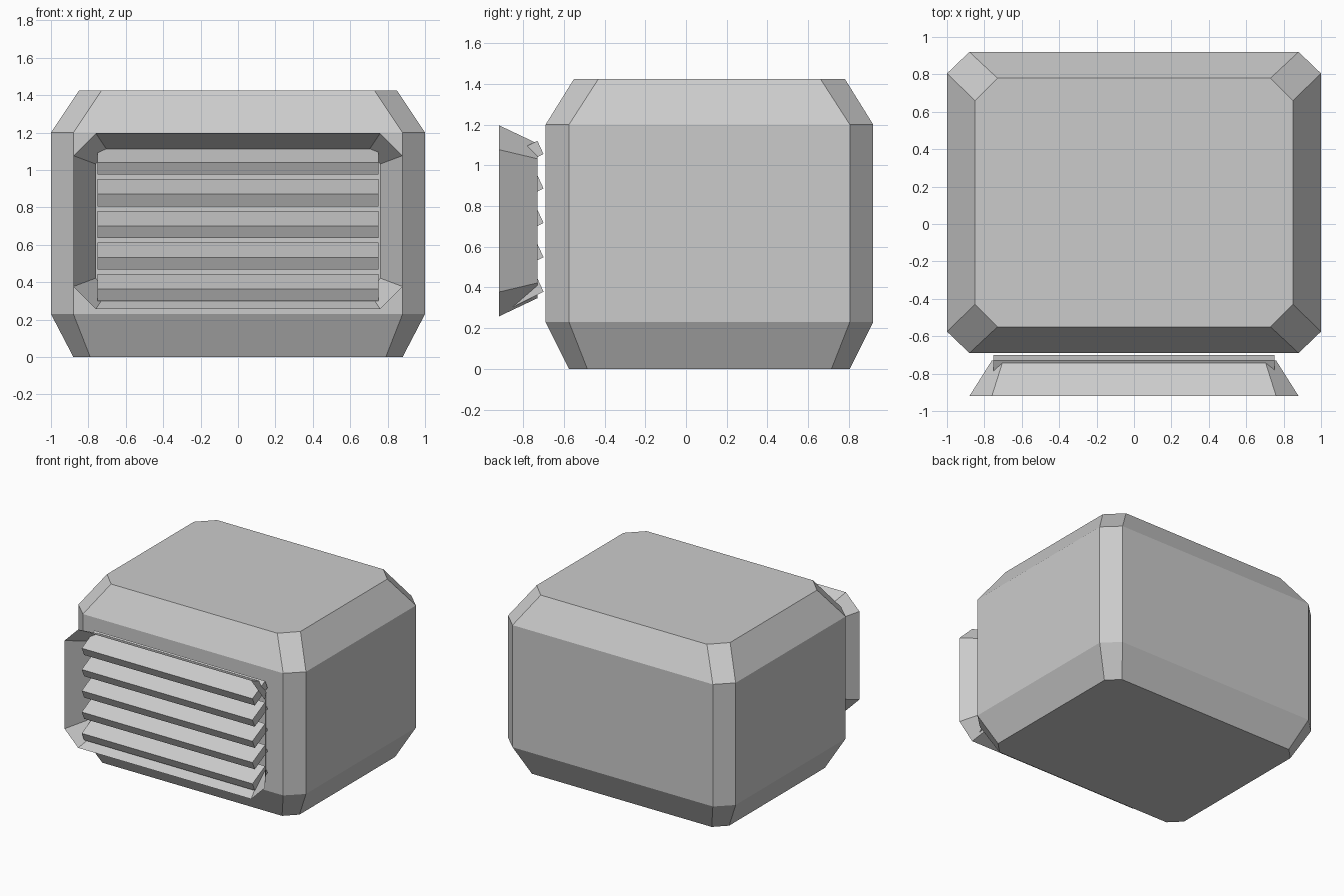
import bpy, bmesh

if "Cube" in bpy.data.objects:
    bpy.data.objects.remove(bpy.data.objects["Cube"])

grey = bpy.data.materials.new("light_grey")
grey.diffuse_color = (0.6, 0.6, 0.6, 1)
grey.use_nodes = True
grey.node_tree.nodes["Principled BSDF"].inputs["Base Color"].default_value = grey.diffuse_color


def octagon(hx, hy, cx, cy):
    """Rectangle of half sizes hx, hy with its corners cut in to cx, cy."""
    return [(cx, -hy), (hx, -cy), (hx, cy), (cx, hy),
            (-cx, hy), (-hx, cy), (-hx, -cy), (-cx, -hy)]


def loft(name, rings, caps):
    """Join successive rings of points with faces, optionally closing the ends."""
    bm = bmesh.new()
    loops = [[bm.verts.new(p) for p in ring] for ring in rings]
    n = len(loops[0])
    for a, b in zip(loops, loops[1:]):
        for i in range(n):
            j = (i + 1) % n
            bm.faces.new((a[i], a[j], b[j], b[i]))
    if caps:
        bm.faces.new(loops[0][::-1])
        bm.faces.new(loops[-1])
        bmesh.ops.recalc_face_normals(bm, faces=bm.faces[:])
    mesh = bpy.data.meshes.new(name)
    bm.to_mesh(mesh)
    bm.free()
    mesh.materials.append(grey)
    obj = bpy.data.objects.new(name, mesh)
    bpy.context.collection.objects.link(obj)
    return obj


# Chamfered housing: octagonal rings from bottom to top
levels = [(0.0, 0.88, 0.69, 0.79, 0.60),
          (0.23, 1.0, 0.805, 0.88, 0.69),
          (1.2, 1.0, 0.805, 0.88, 0.69),
          (1.425, 0.85, 0.665, 0.73, 0.545)]
loft("housing", [[(x, y + 0.115, z) for x, y in octagon(hx, hy, cx, cy)]
                 for z, hx, hy, cx, cy in levels], True)

# Open flared frame, wide at the front and narrow towards the housing
flare = [(-0.92, 0.88, 0.47, 0.76, 0.35), (-0.73, 0.76, 0.38, 0.70, 0.305)]
loft("vent_frame", [[(x, y, z + 0.727) for x, z in octagon(hx, hz, cx, cz)]
                    for y, hx, hz, cx, cz in flare], False)

# Tilted slats across the vent
profile = [(-0.73, 1.12), (-0.89, 1.04), (-0.86, 0.975), (-0.70, 1.055)]
for k in range(5):
    loft(f"slat_{k + 1}", [[(x, y, z - 0.169 * k) for y, z in profile]
                           for x in (-0.75, 0.75)], True)
